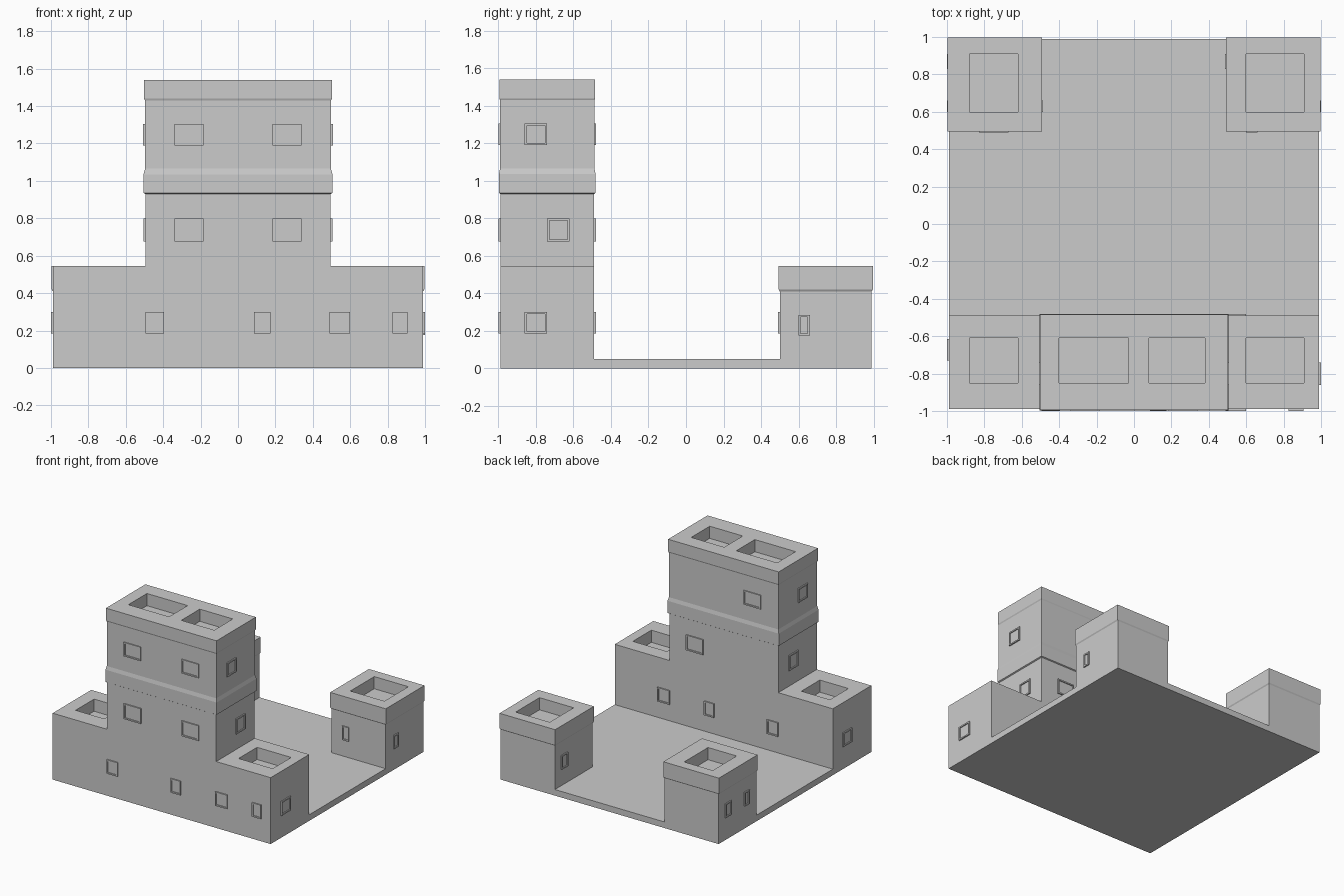
import bpy, bmesh

if "Cube" in bpy.data.objects:
    bpy.data.objects.remove(bpy.data.objects["Cube"])


def finish(bm, name):
    me = bpy.data.meshes.new(name)
    bm.normal_update()
    bm.to_mesh(me)
    bm.free()
    ob = bpy.data.objects.new(name, me)
    bpy.context.collection.objects.link(ob)
    return ob


def step(bm, face, coords):
    """Replace a face by a ring of quads leading to a new cap."""
    old = list(face.verts)
    bm.faces.remove(face)
    new = [bm.verts.new(c) for c in coords]
    n = len(old)
    for i in range(n):
        j = (i + 1) % n
        bm.faces.new((old[i], old[j], new[j], new[i]))
    return bm.faces.new(new)


def rect_step(bm, face, x0, x1, y0, y1, z):
    """Step a horizontal four-sided face to a given rectangle."""
    c = face.calc_center_bounds()
    return step(bm, face, [(x0 if v.co.x < c.x else x1, y0 if v.co.y < c.y else y1, z)
                           for v in face.verts])


def pit(bm, face, x0, x1, y0, y1, depth=0.10):
    """Sink a rectangular roof well into a top face."""
    z = face.verts[0].co.z
    face = rect_step(bm, face, x0, x1, y0, y1, z)
    rect_step(bm, face, x0, x1, y0, y1, z - depth)


def box(bm, x0, x1, y0, y1, z0, z1):
    """Box; returns its top face."""
    vs = [bm.verts.new(c) for c in ((x0, y0, z0), (x1, y0, z0), (x1, y1, z0), (x0, y1, z0))]
    top = bm.faces.new(vs)
    top = rect_step(bm, top, x0, x1, y0, y1, z1)
    bm.faces.new(vs[::-1])
    return top


# Courtyard slab
bm = bmesh.new()
box(bm, -0.99, 0.99, -0.49, 0.99, 0, 0.05)
finish(bm, "courtyard_floor")

# Keep: T-shaped lower body
bm = bmesh.new()
F, B = -0.99, -0.49
profile = [(-0.99, 0), (0.99, 0), (0.99, 0.545), (0.495, 0.545),
           (0.495, 0.93), (-0.495, 0.93), (-0.495, 0.545), (-0.99, 0.545)]
front = [bm.verts.new((x, F, z)) for x, z in profile]
back = step(bm, bm.faces.new(front[::-1]), [(x, B, z) for x, z in profile[::-1]])
bm.faces.new(front)
bm.normal_update()
top = max(bm.faces, key=lambda f: f.calc_center_bounds().z)

# Keep: string course, upper storey and parapet
for z, o in ((0.935, 0.01), (1.035, 0.01), (1.065, 0.002), (1.43, 0.002),
             (1.44, 0.007), (1.54, 0.007)):
    top = rect_step(bm, top, -0.495 - o, 0.495 + o, F - o * 0.8, B + o * 0.8, z)

# Keep: two roof wells, and one in each wing
bmesh.ops.bisect_plane(bm, geom=[top] + list(top.edges) + list(top.verts),
                       plane_co=(0.025, 0, 0), plane_no=(1, 0, 0))
for f in [f for f in bm.faces if all(v.co.z > 1.53 for v in f.verts)]:
    xs = (-0.40, -0.03) if f.calc_center_bounds().x < 0 else (0.08, 0.38)
    pit(bm, f, *xs, -0.85, -0.61)
for f in [f for f in bm.faces if all(abs(v.co.z - 0.545) < 1e-4 for v in f.verts)]:
    xs = (-0.88, -0.62) if f.calc_center_bounds().x < 0 else (0.60, 0.91)
    pit(bm, f, *xs, -0.85, -0.61)
bmesh.ops.recalc_face_normals(bm, faces=bm.faces[:])
finish(bm, "keep")

# Rear corner towers with flared parapets
for name, x0, x1, p0, p1 in (("rear_tower_left", -0.99, -0.497, -0.88, -0.62),
                             ("rear_tower_right", 0.497, 0.99, 0.60, 0.91)):
    bm = bmesh.new()
    top = box(bm, x0, x1, 0.50, 0.99, 0.05, 0.41)
    for z in (0.42, 0.545):
        top = rect_step(bm, top, x0 - 0.006, x1 + 0.006, 0.494, 0.996, z)
    pit(bm, top, p0, p1, 0.60, 0.91)
    finish(bm, name)


# Windows: raised thin frame around a sunken pane
def window(bm, axis, sign, wall, u0, u1, z0, z1, t=0.011, d=0.010):
    def ring(inset, out):
        a, b = u0 + inset, u1 - inset
        if (axis == "x") != (sign > 0):
            a, b = b, a
        w = wall + sign * out
        pts = ((a, z0 + inset), (b, z0 + inset), (b, z1 - inset), (a, z1 - inset))
        return [(w, u, z) if axis == "x" else (u, w, z) for u, z in pts]
    f = bm.faces.new([bm.verts.new(c) for c in ring(0, -0.001)])
    for inset, out in ((0, d), (t, d), (t, 0.002)):
        f = step(bm, f, ring(inset, out))


LOW, MID, HIGH, SLIT = (0.185, 0.30), (0.675, 0.80), (1.19, 1.305), (0.175, 0.285)

bm = bmesh.new()
for u in ((-0.495, -0.395), (0.085, 0.175), (0.49, 0.60)):
    window(bm, "y", -1, F, *u, *LOW)
    window(bm, "y", 1, B, *u, *LOW)
window(bm, "y", -1, F, 0.825, 0.905, *LOW)
for zs in (MID, HIGH):
    for u in ((-0.34, -0.185), (0.185, 0.34)):
        window(bm, "y", -1, F, *u, *zs)
window(bm, "y", 1, B, 0.185, 0.34, *MID)
window(bm, "y", 1, B, -0.34, -0.185, *HIGH)
for s in (-1, 1):
    window(bm, "x", s, s * 0.495, -0.74, -0.62, *MID)
    window(bm, "x", s, s * 0.497, -0.86, -0.74, *HIGH)
window(bm, "x", 1, 0.99, -0.86, -0.74, *LOW)
window(bm, "x", -1, -0.99, -0.73, -0.615, *LOW)
finish(bm, "keep_windows")

bm = bmesh.new()
window(bm, "x", 1, 0.99, 0.60, 0.66, *SLIT)
window(bm, "x", -1, 0.497, 0.83, 0.91, *LOW)
window(bm, "x", 1, -0.497, 0.60, 0.66, *LOW)
window(bm, "x", -1, -0.99, 0.60, 0.66, *LOW)
window(bm, "x", -1, -0.99, 0.83, 0.91, *LOW)
window(bm, "y", -1, 0.50, -0.83, -0.67, *LOW)
window(bm, "y", -1, 0.50, 0.60, 0.66, *LOW)
finish(bm, "tower_windows")
